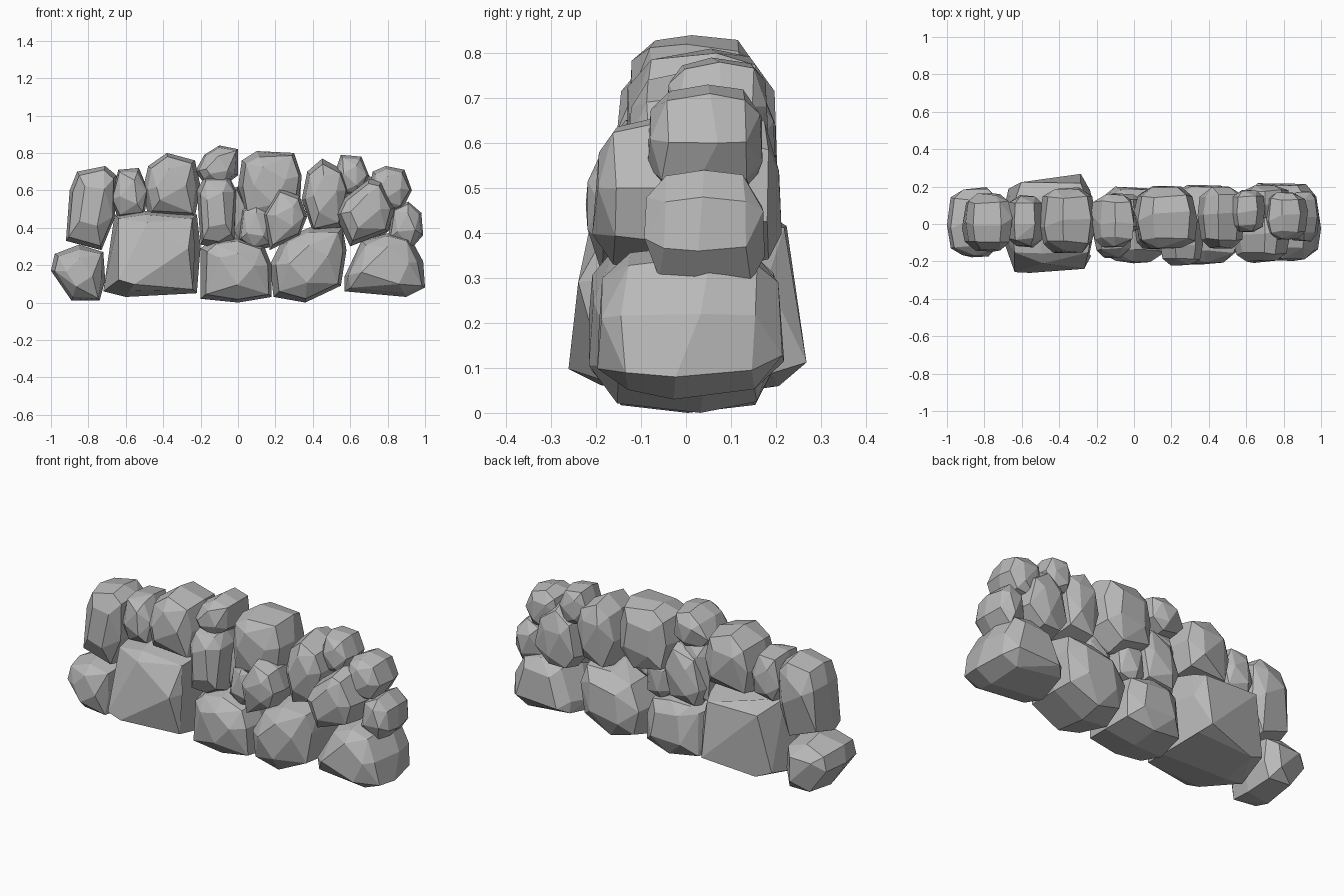
import bpy
import bmesh
import math
import random

random.seed(7)

cube = bpy.data.objects.get("Cube")
if cube:
    bpy.data.objects.remove(cube)

stone_grey = bpy.data.materials.new("stone_grey")
stone_grey.use_nodes = True
GREY = (0.48, 0.48, 0.48, 1)
stone_grey.diffuse_color = GREY
stone_grey.node_tree.nodes["Principled BSDF"].inputs["Base Color"].default_value = GREY


def stone(name, front, back, outline, cap=0.5, taper=0.05):
    """Faceted boulder: an x-z outline swelling between its front and back."""
    mid_y, half_y = (front + back) / 2, (back - front) / 2
    mid_x = sum(p[0] for p in outline) / len(outline)
    mid_z = sum(p[1] for p in outline) / len(outline)
    half_z = max(abs(p[1] - mid_z) for p in outline)
    bm = bmesh.new()

    def ring(points, depth, size, wobble):
        for x, z in points:
            s = size * random.uniform(1 - wobble, 1 + wobble)
            t = depth + random.uniform(-wobble, wobble)
            dz = (z - mid_z) * s
            y = mid_y + half_y * t * (1 - taper * dz / half_z)
            bm.verts.new((mid_x + (x - mid_x) * s, y, mid_z + dz))

    # widest ring, shoulders, and the two blunt ends
    for x, z in outline:
        t = random.uniform(-0.25, 0.25)
        bm.verts.new((x, mid_y + half_y * t, z))
    for side in (-1, 1):
        ring(outline, side * 0.72, 0.87, 0.06)
        start = (side + 1) // 2
        ring(outline[start::2], side, cap, 0.03)

    hull = bmesh.ops.convex_hull(bm, input=bm.verts)
    loose = set(hull["geom_interior"]) | set(hull["geom_unused"])
    loose = [v for v in loose if isinstance(v, bmesh.types.BMVert)]
    bmesh.ops.delete(bm, geom=loose, context='VERTS')
    bmesh.ops.dissolve_limit(bm, angle_limit=math.radians(10),
                             verts=bm.verts, edges=bm.edges)
    bmesh.ops.recalc_face_normals(bm, faces=bm.faces)
    mesh = bpy.data.meshes.new(name)
    bm.to_mesh(mesh)
    bm.free()
    mesh.materials.append(stone_grey)
    obj = bpy.data.objects.new(name, mesh)
    bpy.context.collection.objects.link(obj)


# Bottom course
stone("base_stone_right_end", -.17, .19, [
    (-1, .17), (-.98, .26), (-.85, .31), (-.72, .27), (-.71, .12), (-.74, .01), (-.89, .01)])
stone("base_stone_large", -.24, .24, [
    (-.72, .06), (-.66, .47), (-.5, .49), (-.22, .47), (-.2, .3), (-.22, .05), (-.6, .03)],
    cap=.72, taper=.14)
stone("base_stone_middle", -.2, .19, [
    (-.2, .29), (-.14, .33), (0, .34), (.14, .3), (.18, .2), (.18, .03), (0, 0), (-.2, .02)])
stone("base_stone_round", -.21, .2, [
    (.17, .2), (.24, .34), (.38, .4), (.56, .4), (.58, .28), (.55, .09), (.36, 0), (.19, .03)])
stone("base_stone_left_end", -.19, .21, [
    (.57, .14), (.66, .33), (.8, .37), (.92, .35), (.99, .22), (1, .08), (.9, .03), (.57, .06)],
    cap=.6)

# Middle course
stone("tall_stone_right", -.14, .16, [
    (-.92, .33), (-.9, .6), (-.86, .7), (-.71, .73), (-.65, .68), (-.66, .45), (-.73, .28)])
stone("tall_stone_centre", -.18, .11, [
    (-.22, .6), (-.18, .67), (-.05, .68), (-.01, .6), (-.02, .34), (-.1, .29), (-.2, .31)])
stone("filler_stone_front", -.22, .05, [
    (.14, .47), (.22, .61), (.33, .57), (.37, .46), (.33, .36), (.17, .28)])
stone("filler_stone_core", -.13, .13, [
    (0, .33), (.02, .5), (.1, .55), (.19, .5), (.18, .3), (.08, .27)])
stone("filler_stone_back", -.05, .16, [
    (-.19, .4), (-.14, .58), (0, .62), (.06, .5), (.02, .32), (-.15, .3)])
stone("leaning_stone", -.2, .1, [
    (.52, .47), (.56, .55), (.7, .66), (.77, .65), (.84, .5), (.8, .38), (.6, .3)])
stone("side_stone_left", -.09, .17, [
    (.8, .34), (.83, .5), (.91, .54), (.98, .48), (.99, .36), (.92, .28)])
stone("back_stone_left", 0, .21, [
    (.56, .4), (.6, .6), (.7, .68), (.8, .6), (.84, .42), (.74, .32), (.62, .32)])

# Top course
stone("small_stone_right", -.12, .15, [
    (-.68, .55), (-.64, .71), (-.53, .72), (-.48, .6), (-.5, .47), (-.64, .45)])
stone("top_stone_right", -.15, .19, [
    (-.51, .6), (-.48, .73), (-.38, .8), (-.23, .76), (-.2, .62), (-.23, .46), (-.48, .46)])
stone("cap_stone", -.12, .16, [
    (-.23, .7), (-.18, .79), (-.1, .84), (0, .82), (0, .68), (-.08, .62), (-.19, .65)])
stone("top_stone_centre", -.13, .2, [
    (0, .62), (.02, .76), (.1, .81), (.3, .8), (.34, .68), (.33, .52), (.22, .42), (.03, .47)])
stone("top_stone_left", -.13, .2, [
    (.34, .55), (.37, .7), (.45, .77), (.56, .71), (.59, .6), (.55, .4), (.4, .38)])
stone("small_stone_left", -.04, .18, [
    (.52, .7), (.55, .79), (.66, .78), (.7, .68), (.66, .57), (.55, .58)])
stone("top_stone_left_end", -.08, .17, [
    (.7, .6), (.72, .7), (.79, .73), (.89, .71), (.93, .6), (.88, .5), (.74, .48)])
